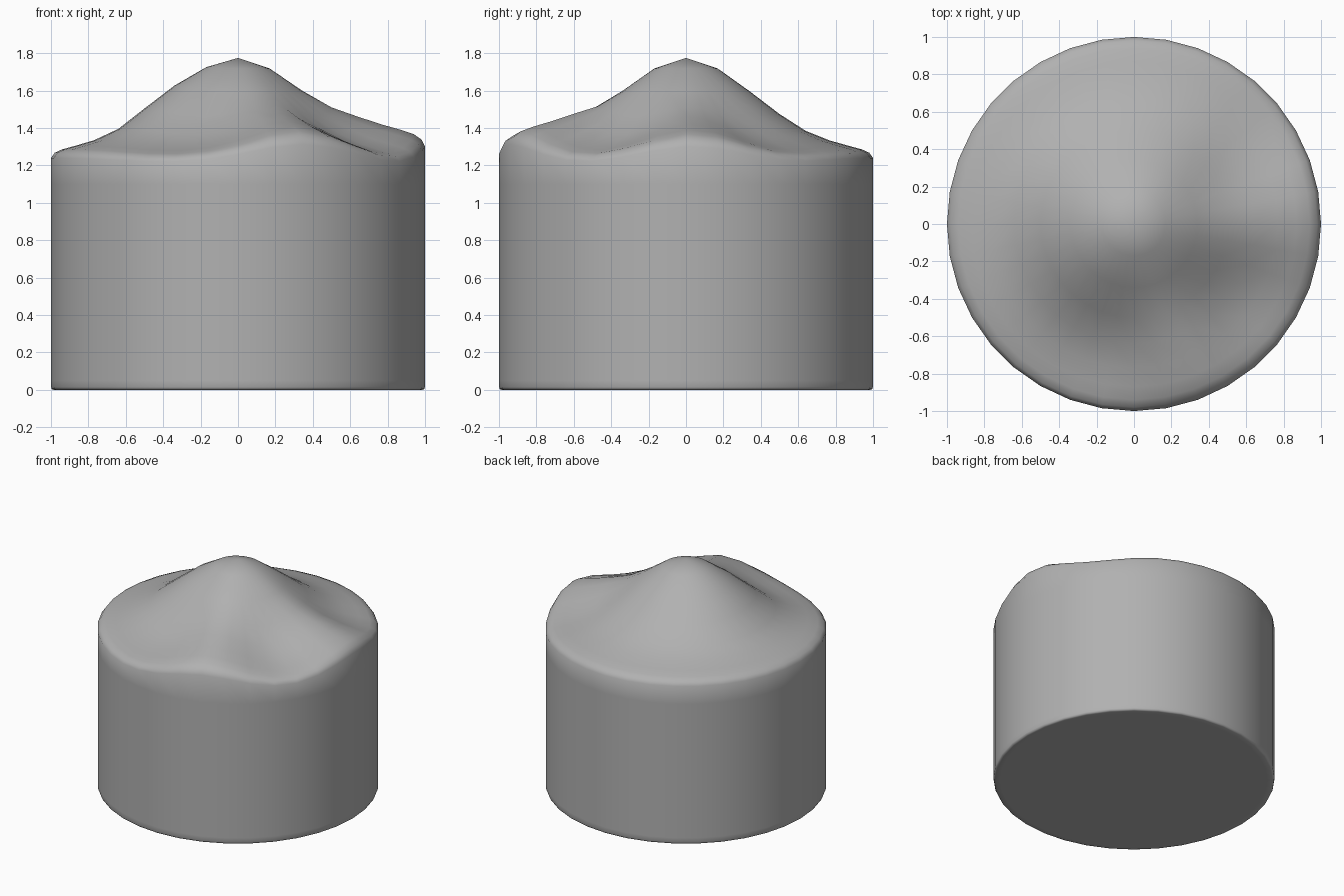
import bpy, bmesh, math

if "Cube" in bpy.data.objects:
    bpy.data.objects.remove(bpy.data.objects["Cube"])

SIDES = 36
# radius, base height, ridge height at that radius
PROFILE = [(0.17, 1.718, 0.0), (0.34, 1.597, 0.005), (0.5, 1.475, 0.037),
           (0.64, 1.385, 0.08), (0.77, 1.333, 0.09), (0.87, 1.305, 0.09),
           (0.94, 1.286, 0.085), (0.98, 1.268, 0.075), (1.0, 1.24, 0.065)]
# angle in degrees, width, strength: two ridges and the hollows beside them
WAVES = [(3, 17, 1.0), (-70, 17, 1.15), (-33, 14, -0.35), (-112, 20, -0.3), (33, 17, -0.3)]


def wave(deg):
    total = 0
    for centre, width, strength in WAVES:
        d = (deg - centre + 180) % 360 - 180
        total += strength * math.exp(-(d / width) ** 2 / 1.4)
    return total


def height(r, base, ridge, deg):
    # the left slope is slightly fuller
    left = max(0, -math.cos(math.radians(deg))) ** 2
    fuller = 0.035 * left * math.exp(-((r - 0.42) / 0.2) ** 2)
    return base + ridge * wave(deg) + fuller


bm = bmesh.new()


def ring(r, zfunc):
    verts = []
    for i in range(SIDES):
        deg = i * 360 / SIDES
        a = math.radians(deg)
        verts.append(bm.verts.new((r * math.cos(a), r * math.sin(a), zfunc(deg))))
    return verts


# heaped top, straight wall, small rounded foot
rings = [ring(r, lambda d, r=r, b=b, k=k: height(r, b, k, d)) for r, b, k in PROFILE]
for r, z in [(1, 1.1), (1, 0.6), (1, 0.05), (1, 0.015), (0.995, 0.004), (0.985, 0), (0.95, 0)]:
    rings.append(ring(r, lambda d, z=z: z))

for upper, lower in zip(rings, rings[1:]):
    for i in range(SIDES):
        j = (i + 1) % SIDES
        bm.faces.new((upper[i], lower[i], lower[j], upper[j]))
peak = bm.verts.new((0, 0, 1.775))
for i in range(SIDES):
    bm.faces.new((peak, rings[0][i], rings[0][(i + 1) % SIDES]))
bm.faces.new(list(reversed(rings[-1])))
bmesh.ops.recalc_face_normals(bm, faces=bm.faces)

mesh = bpy.data.meshes.new("heaped_cylinder")
bm.to_mesh(mesh)
bm.free()
body = bpy.data.objects.new("heaped_cylinder", mesh)
bpy.context.collection.objects.link(body)
bpy.context.view_layer.objects.active = body
body.select_set(True)
bpy.ops.object.shade_smooth()

# darker grey surface
grey = bpy.data.materials.new("dark_grey")
grey.diffuse_color = (0.44, 0.44, 0.44, 1)
grey.use_nodes = True
grey.node_tree.nodes["Principled BSDF"].inputs["Base Color"].default_value = grey.diffuse_color
mesh.materials.append(grey)
